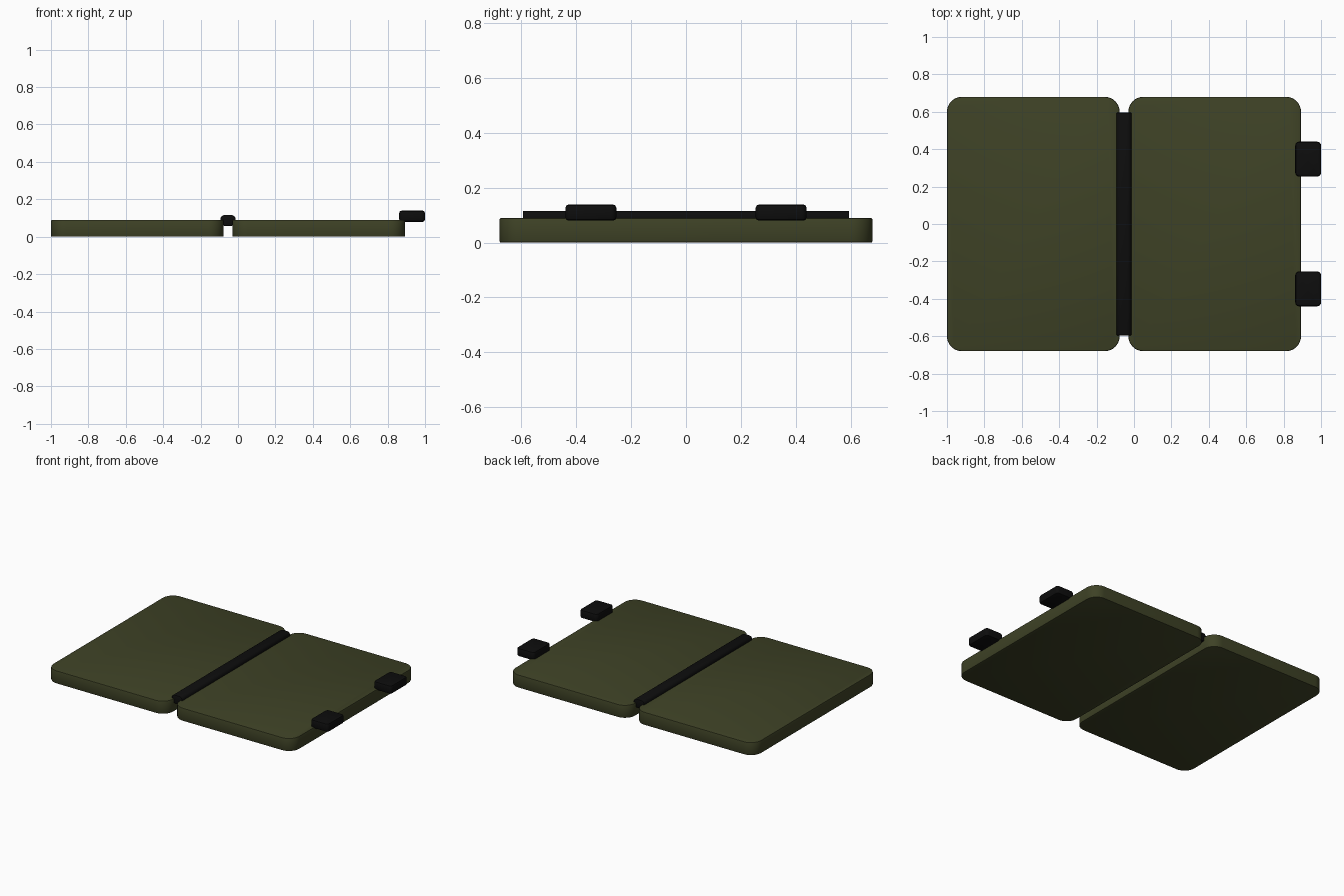
import bpy, bmesh

cube = bpy.data.objects.get("Cube")
if cube:
    bpy.data.objects.remove(cube, do_unlink=True)


def material(name, color):
    mat = bpy.data.materials.new(name)
    mat.use_nodes = True
    mat.diffuse_color = color
    mat.node_tree.nodes["Principled BSDF"].inputs["Base Color"].default_value = color
    return mat


olive = material("olive green", (0.048, 0.054, 0.019, 1))
black = material("black", (0.004, 0.004, 0.004, 1))


def rounded_box(name, low, high, mat, corner, edge, axis=2, corner_segments=8):
    """Box with edges along one axis rounded by corner, then its rims softened by edge."""
    bm = bmesh.new()
    bmesh.ops.create_cube(bm, size=1)
    for v in bm.verts:
        for i in range(3):
            v.co[i] = low[i] if v.co[i] < 0 else high[i]
    along = [e for e in bm.edges
             if abs(e.verts[0].co[axis] - e.verts[1].co[axis]) > 0.001]
    bmesh.ops.bevel(bm, geom=along, offset=corner, segments=corner_segments,
                    profile=0.5, affect='EDGES')
    rims = [e for e in bm.edges
            if abs(e.verts[0].co[axis] - e.verts[1].co[axis]) < 0.001]
    bmesh.ops.bevel(bm, geom=rims, offset=edge, segments=2, profile=0.5, affect='EDGES')
    bmesh.ops.recalc_face_normals(bm, faces=bm.faces)
    mesh = bpy.data.meshes.new(name)
    bm.to_mesh(mesh)
    bm.free()
    mesh.materials.append(mat)
    obj = bpy.data.objects.new(name, mesh)
    bpy.context.collection.objects.link(obj)
    bpy.ops.object.select_all(action='DESELECT')
    obj.select_set(True)
    bpy.context.view_layer.objects.active = obj
    bpy.ops.object.shade_smooth_by_angle()
    return obj


# Two flat case halves lying open
for name, x0, x1 in (("right_panel", -1.0, -0.077), ("left_panel", -0.03, 0.893)):
    rounded_box(name, (x0, -0.68, 0), (x1, 0.68, 0.09), olive, 0.08, 0.006)

# Hinge strip bridging the gap
rounded_box("hinge", (-0.094, -0.595, 0.058), (-0.013, 0.595, 0.116), black,
            0.022, 0.003, axis=1, corner_segments=4)

# Latches overhanging the outer edge
for name, y in (("front_latch", -0.347), ("back_latch", 0.347)):
    rounded_box(name, (0.862, y - 0.093, 0.08), (1.0, y + 0.093, 0.139), black,
                0.02, 0.012, corner_segments=4)
